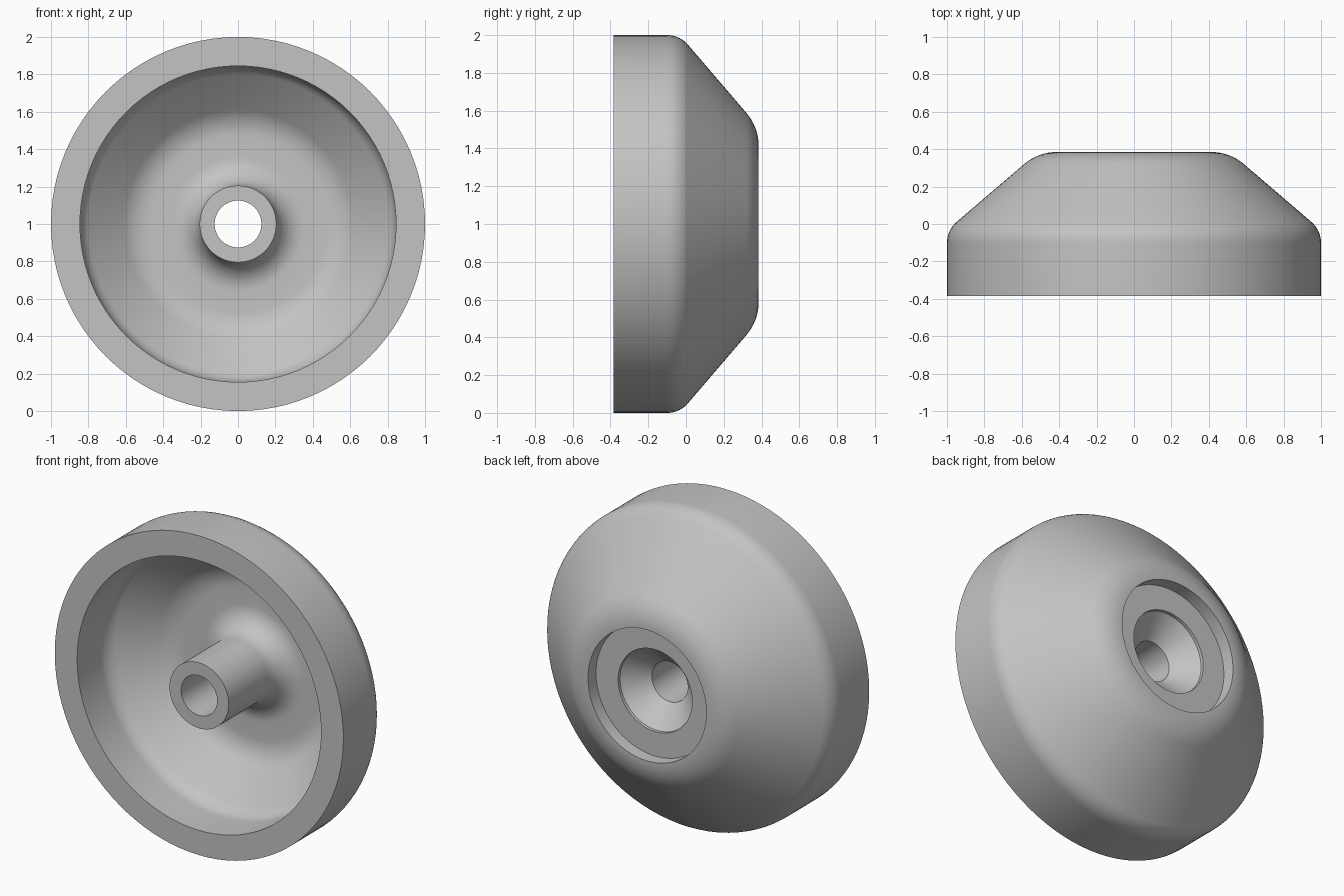
import bpy, bmesh, math
from mathutils import Vector, Matrix

if "Cube" in bpy.data.objects:
    bpy.data.objects.remove(bpy.data.objects["Cube"])

SEGMENTS = 96
ARC_STEPS = 8

# Closed wall section: radius, depth, fillet tangent length
section = [
    (1.0, -0.385, 0), (1.0, -0.033, 0.067), (0.512, 0.385, 0.10),   # outer shell
    (0.41, 0.385, 0), (0.41, 0.305, 0), (0.257, 0.305, 0),          # rear recess
    (0.257, 0.285, 0), (0.125, 0.16, 0), (0.125, -0.385, 0),        # countersink and bore
    (0.205, -0.385, 0), (0.205, 0.15, 0.15),                        # hub
    (0.55, 0.15, 0.08), (0.845, -0.103, 0.06), (0.845, -0.385, 0),  # inner bowl
]


def rounded(corners):
    """Replace each filleted corner with an arc."""
    pts = [Vector((r, y, 0)) for r, y, _ in corners]
    out = []
    for i, c in enumerate(pts):
        t = corners[i][2]
        if t == 0:
            out.append(c)
            continue
        u = (pts[i - 1] - c).normalized()
        v = (pts[(i + 1) % len(pts)] - c).normalized()
        half = u.angle(v) / 2
        centre = c + (u + v).normalized() * t / math.cos(half)
        a, b = c + u * t - centre, c + v * t - centre
        for k in range(ARC_STEPS + 1):
            out.append(centre + a.lerp(b, k / ARC_STEPS).normalized() * a.length)
    return out


# Revolve the section around the y axis
bm = bmesh.new()
verts = [bm.verts.new(p) for p in rounded(section)]
edges = [bm.edges.new((verts[i - 1], verts[i])) for i in range(len(verts))]
bmesh.ops.spin(bm, geom=verts + edges, cent=(0, 0, 0), axis=(0, 1, 0),
               angle=2 * math.pi, steps=SEGMENTS, use_duplicate=False)
bmesh.ops.remove_doubles(bm, verts=bm.verts[:], dist=0.0005)
bmesh.ops.recalc_face_normals(bm, faces=bm.faces[:])
bmesh.ops.transform(bm, matrix=Matrix.Translation((0, 0, 1)), verts=bm.verts[:])
mesh = bpy.data.meshes.new("dished_wheel")
bm.to_mesh(mesh)
bm.free()
wheel = bpy.data.objects.new("dished_wheel", mesh)
bpy.context.collection.objects.link(wheel)

# Plain grey finish
grey = bpy.data.materials.new("plain_grey")
grey.use_nodes = True
colour = (0.55, 0.55, 0.55, 1)
grey.diffuse_color = colour
grey.node_tree.nodes["Principled BSDF"].inputs["Base Color"].default_value = colour
mesh.materials.append(grey)

# Smooth curves, crisp machined edges
bpy.ops.object.select_all(action="DESELECT")
wheel.select_set(True)
bpy.context.view_layer.objects.active = wheel
bpy.ops.object.shade_smooth_by_angle(angle=math.radians(30))
